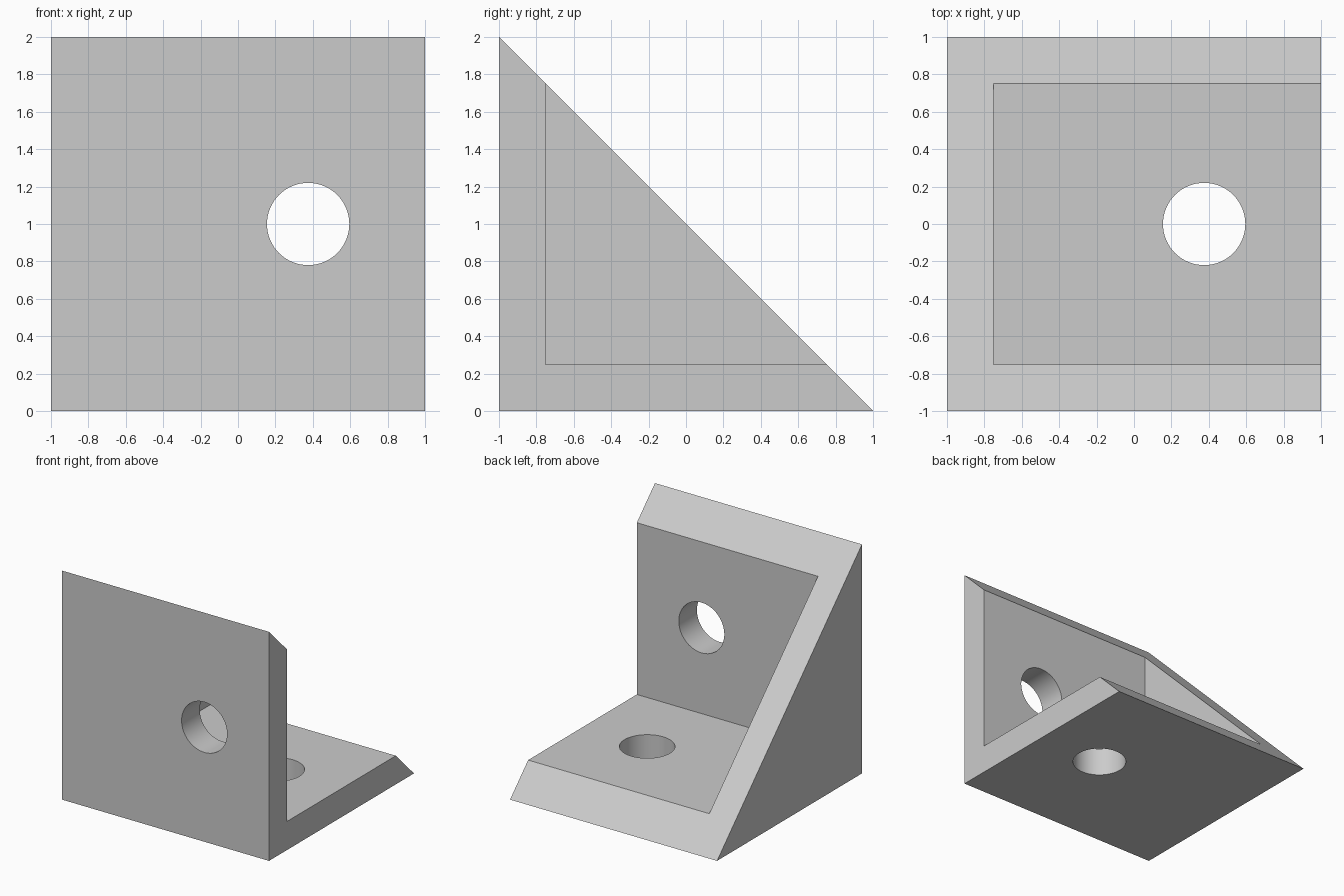
import bpy
import bmesh
import math

default_cube = bpy.data.objects.get("Cube")
if default_cube:
    bpy.data.objects.remove(default_cube, do_unlink=True)

WALL = 0.25
HOLE_X, HOLE_RADIUS = 0.375, 0.22

grey = bpy.data.materials.new("light_grey")
grey.use_nodes = True
grey.diffuse_color = (0.6, 0.6, 0.6, 1)
grey.node_tree.nodes["Principled BSDF"].inputs["Base Color"].default_value = (0.6, 0.6, 0.6, 1)


def prism(name, profile, x_start, x_end):
    """Extrude a (y, z) profile along x."""
    bm = bmesh.new()
    face = bm.faces.new([bm.verts.new((x_start, y, z)) for y, z in profile])
    moved = bmesh.ops.extrude_face_region(bm, geom=[face])["geom"]
    verts = [v for v in moved if isinstance(v, bmesh.types.BMVert)]
    bmesh.ops.translate(bm, verts=verts, vec=(x_end - x_start, 0, 0))
    bmesh.ops.recalc_face_normals(bm, faces=bm.faces)
    mesh = bpy.data.meshes.new(name)
    bm.to_mesh(mesh)
    bm.free()
    obj = bpy.data.objects.new(name, mesh)
    obj.data.materials.append(grey)
    bpy.context.collection.objects.link(obj)
    return obj


def hole_cutter(name, location, rotation):
    bpy.ops.mesh.primitive_cylinder_add(vertices=64, radius=HOLE_RADIUS, depth=0.8,
                                        location=location, rotation=rotation)
    obj = bpy.context.object
    obj.name = name
    obj.data.materials.append(grey)
    return obj


def cut(target, cutter):
    cutter.hide_render = True
    mod = target.modifiers.new(cutter.name, "BOOLEAN")
    mod.operation = "DIFFERENCE"
    mod.solver = "EXACT"
    mod.object = cutter
    bpy.ops.object.select_all(action="DESELECT")
    target.select_set(True)
    bpy.context.view_layer.objects.active = target
    bpy.ops.object.modifier_apply(modifier=mod.name)
    bpy.data.objects.remove(cutter, do_unlink=True)


# Triangular body: upright plate, base plate and side gusset in one piece
bracket = prism("corner_bracket", [(-1, 0), (1, 0), (-1, 2)], -1, 1)

# Pocket open towards the back, top and left
inner = WALL - 1
pocket = prism("pocket_cutter", [(inner, WALL), (2, WALL), (2, 3), (inner, 3)], inner, 2)
cut(bracket, pocket)

# Bolt holes through the upright plate and the base plate
cut(bracket, hole_cutter("upright_hole_cutter", (HOLE_X, -1, 1), (math.pi / 2, 0, 0)))
cut(bracket, hole_cutter("base_hole_cutter", (HOLE_X, 0, 0), (0, 0, 0)))

bpy.ops.object.shade_smooth_by_angle(angle=math.radians(30))
